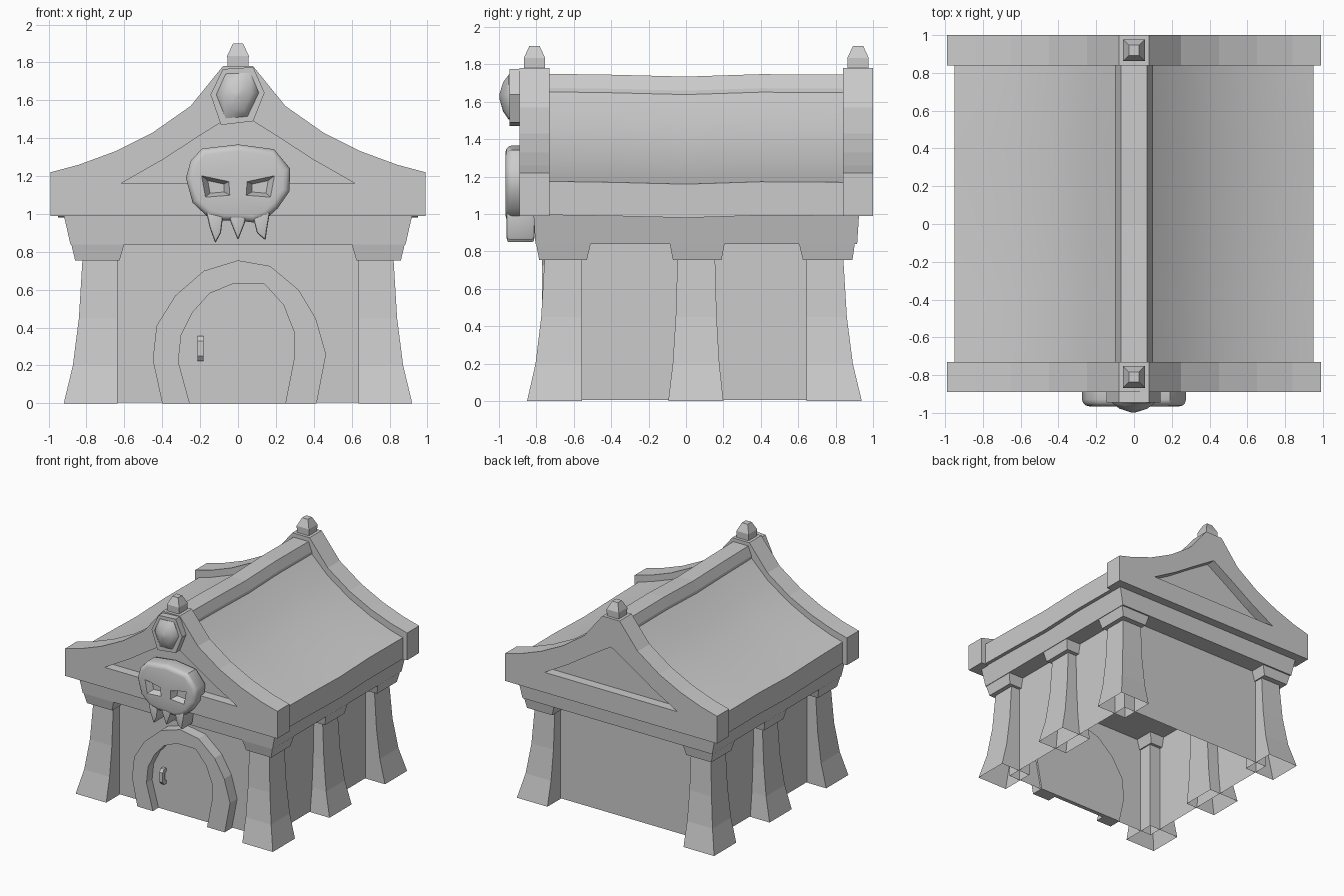
import bpy, bmesh, math

if "Cube" in bpy.data.objects:
    bpy.data.objects.remove(bpy.data.objects["Cube"])


def loft(name, rings, cap_start=True, cap_end=True):
    """Skin a list of equal-length 3D rings."""
    bm = bmesh.new()
    vs = [[bm.verts.new(p) for p in r] for r in rings]
    n = len(vs[0])
    for a, b in zip(vs, vs[1:]):
        for i in range(n):
            j = (i + 1) % n
            bm.faces.new((a[i], a[j], b[j], b[i]))
    if cap_start:
        bm.faces.new(vs[0][::-1])
    if cap_end:
        bm.faces.new(vs[-1])
    bmesh.ops.recalc_face_normals(bm, faces=bm.faces)
    me = bpy.data.meshes.new(name)
    bm.to_mesh(me)
    bm.free()
    ob = bpy.data.objects.new(name, me)
    bpy.context.collection.objects.link(ob)
    return ob


def rect(x0, x1, y0, y1, z):
    return [(x0, y0, z), (x1, y0, z), (x1, y1, z), (x0, y1, z)]


def outline(pts, y, s=1.0):
    """XZ outline at depth y, scaled about its middle."""
    cx = sum(p[0] for p in pts) / len(pts)
    cz = sum(p[1] for p in pts) / len(pts)
    return [(cx + (x - cx) * s, y, cz + (z - cz) * s) for x, z in pts]


def prism(name, pts, y0, y1, s0=1.0, s1=1.0):
    return loft(name, [outline(pts, y0, s0), outline(pts, y1, s1)])


def mirrored(half):
    """Close a right-hand profile with its mirror image."""
    return half + [(-x, z) for x, z in reversed(half) if x > 0]


def apply_mod(ob, kind, **props):
    m = ob.modifiers.new(kind, kind)
    for k, v in props.items():
        setattr(m, k, v)
    bpy.ops.object.select_all(action='DESELECT')
    bpy.context.view_layer.objects.active = ob
    ob.select_set(True)
    bpy.ops.object.modifier_apply(modifier=m.name)


def cut(ob, cutter):
    apply_mod(ob, 'BOOLEAN', object=cutter, operation='DIFFERENCE', solver='EXACT')
    bpy.data.objects.remove(cutter)


def smooth(ob, deg):
    bpy.ops.object.select_all(action='DESELECT')
    bpy.context.view_layer.objects.active = ob
    ob.select_set(True)
    bpy.ops.object.shade_smooth_by_angle(angle=math.radians(deg))


# Walls, open underneath
loft("walls", [rect(-.74, .74, -.675, .765, z) for z in (.005, .86)], cap_start=False)

# Flared pillars with capitals: (inner/outer y at top, flare of each, capital y bottom/top)
flare = [(0, 1), (.2, .52), (.45, .2), (.78, 0)]
bays = [("front", -.755, -.555, -.095, 0, (-.785, -.53), (-.805, -.505)),
        ("middle", -.045, .155, -.05, .045, (-.07, .19), (-.09, .21)),
        ("back", .645, .84, 0, .1, (.625, .89), (.60, .905))]
for label, ya, yb, fa, fb, cb, ct in bays:
    for side, s in (("left", -1), ("right", 1)):
        loft(f"{label}_{side}_pillar",
             [rect(s * .635, s * (.82 + .1 * f), ya + fa * f, yb + fb * f, z) for z, f in flare],
             cap_start=False)
        loft(f"{label}_{side}_capital",
             [rect(s * .625, s * .86, *cb, .755), rect(s * .595, s * .885, *ct, .86)])

# Beam under the roof
loft("beam", [rect(-.885, .885, -.805, .915, .84), rect(-.92, .92, -.815, .925, .995)])

# Gable ends with sunken triangles
gable = mirrored([(.99, .99), (.99, 1.22), (.84, 1.26), (.65, 1.33), (.45, 1.43),
                  (.25, 1.57), (.08, 1.78)])
tri = mirrored([(.62, 1.16), (.40, 1.285), (.20, 1.415), (0, 1.54)])
for label, y0, y1, c0, c1 in (("front", -.89, -.73, -.95, -.81), ("back", .84, 1.0, .92, 1.06)):
    g = prism(label + "_gable", gable, y0, y1)
    cut(g, prism("panel_cutter", tri, c0, c1))

# Curved roof, gently sagging in the middle, and ridge cap
roof = mirrored([(.95, .99), (.95, 1.17), (.84, 1.2), (.65, 1.27), (.45, 1.37),
                 (.25, 1.505), (.09, 1.66)])
waves = [(-.74, .005), (-.4, 0), (0, -.01), (.4, .003), (.85, 0)]
smooth(loft("roof", [[(x, y, z + d) for x, z in roof] for y, d in waves]), 30)
cap = mirrored([(.105, 1.6), (.1, 1.67), (.07, 1.745)])
loft("ridge_cap", [[(x, y, z + d) for x, z in cap] for y, d in waves])

# Finials
for label, y in (("front", -.81), ("back", .92)):
    loft(label + "_finial", [rect(-w, w, y - w, y + w, z) for w, z in
                             ((.055, 1.77), (.057, 1.835), (.027, 1.9))])

# Door, arch and handle
arch_out = [(-.40, 0), (-.45, .23), (-.43, .41), (-.33, .57), (-.18, .70), (0, .755),
            (.17, .725), (.32, .60), (.41, .45), (.465, .26), (.415, 0)]
arch_in = [(-.255, 0), (-.315, .22), (-.30, .36), (-.24, .48), (-.15, .58), (-.03, .63),
           (.14, .63), (.24, .52), (.295, .38), (.295, .23), (.25, 0)]
prism("door_arch", arch_out + arch_in[::-1], -.77, -.66)
prism("door", arch_in, -.695, -.66)
grip = [(-.69, .225), (-.725, .225), (-.745, .25), (-.745, .33), (-.725, .355), (-.69, .355),
        (-.69, .33), (-.715, .32), (-.715, .26), (-.69, .25)]
loft("door_handle", [[(x, y, z) for y, z in grip] for x in (-.213, -.182)])

# Hexagonal gem in its frame
frame = [(-.145, 1.63), (-.08, 1.765), (.08, 1.775), (.14, 1.64), (.08, 1.49), (-.09, 1.47)]
gem = [(-.115, 1.63), (-.065, 1.74), (.065, 1.745), (.11, 1.64), (.05, 1.515), (-.065, 1.505)]
prism("gem_frame", frame, -.945, -.88)
smooth(loft("gem", [outline(gem, y, s) for y, s in
                    ((-.93, 1), (-.948, 1), (-.978, .65), (-.997, .12))]), 50)

# Skull ornament: rounded head, eye sockets, three fangs
head = [(-.275, 1.19), (-.25, 1.28), (-.19, 1.345), (0, 1.367), (.19, 1.342), (.275, 1.24),
        (.272, 1.12), (.21, 1.03), (.16, .985), (.08, .955), (0, .965), (-.08, .965),
        (-.16, .985), (-.24, 1.06)]
skull = prism("skull", head, -.965, -.81)
apply_mod(skull, 'BEVEL', width=.035, segments=3, limit_method='ANGLE',
          angle_limit=math.radians(60))
for s in (-1, 1):
    eye = [(s * .19, 1.2), (s * .05, 1.17), (s * .045, 1.1), (s * .17, 1.09)]
    cut(skull, prism("eye_cutter", eye, -.985, -.915, 1.2, .6))
smooth(skull, 40)
fangs = [("left", [(-.17, 1.02), (-.15, .93), (-.12, .845), (-.09, .90), (-.075, 1.02)]),
         ("middle", [(-.055, 1.02), (-.04, .96), (0, .86), (.035, .95), (.05, 1.02)]),
         ("right", [(.07, 1.02), (.10, .90), (.145, .86), (.155, .93), (.17, 1.02)])]
for label, pts in fangs:
    f = prism(label + "_fang", pts, -.96, -.81)
    apply_mod(f, 'BEVEL', width=.012, segments=2, limit_method='ANGLE',
              angle_limit=math.radians(60))
    smooth(f, 40)
